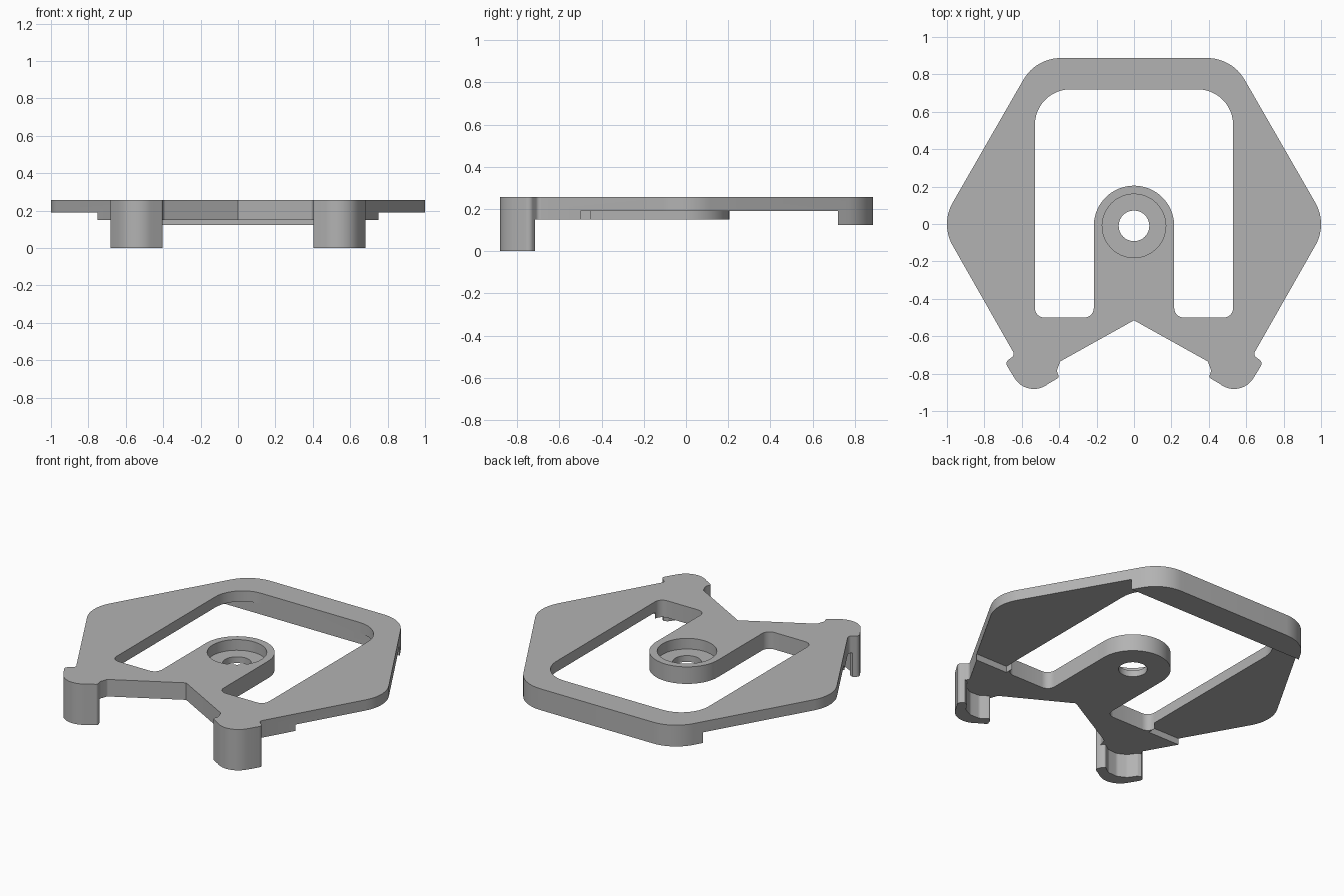
import bpy, bmesh
from math import sin, cos, tan, radians
from mathutils import Vector

if "Cube" in bpy.data.objects:
    bpy.data.objects.remove(bpy.data.objects["Cube"])

grey = bpy.data.materials.new("plain_grey")
grey.use_nodes = True
grey.diffuse_color = (0.45, 0.45, 0.45, 1)
grey.node_tree.nodes["Principled BSDF"].inputs["Base Color"].default_value = grey.diffuse_color

TOP, PLATE, BLOCK, BAR = 0.257, 0.19, 0.15, 0.123   # heights of the stepped levels


def arc(cx, cy, r, start, end, n):
    """Corner points along a circular arc, in degrees."""
    angles = [radians(start + (end - start) * i / n) for i in range(n + 1)]
    return [(cx + r * cos(a), cy + r * sin(a), 0) for a in angles]


def mirrored(corners):
    return [(-x, y, r) for x, y, r in reversed(corners)]


def rounded(corners):
    """Turn (x, y, radius) corners into an outline with filleted corners."""
    out = []
    for i, (x, y, r) in enumerate(corners):
        p = Vector((x, y, 0))
        if r == 0:
            out.append(p)
            continue
        a = (Vector((*corners[i - 1][:2], 0)) - p).normalized()
        b = (Vector((*corners[(i + 1) % len(corners)][:2], 0)) - p).normalized()
        half = a.angle(b) / 2
        centre = p + (a + b).normalized() * (r / sin(half))
        v0 = (p + a * r / tan(half) - centre).normalized()
        v1 = (p + b * r / tan(half) - centre).normalized()
        n = 12 if r > 0.1 else 6
        out += [centre + v0.slerp(v1, k / n) * r for k in range(n + 1)]
    return out


def prism(name, corners, z0, z1):
    bm = bmesh.new()
    face = bm.faces.new([bm.verts.new((p.x, p.y, z0)) for p in rounded(corners)])
    top = bmesh.ops.extrude_face_region(bm, geom=[face])["geom"]
    bmesh.ops.translate(bm, vec=(0, 0, z1 - z0),
                        verts=[v for v in top if isinstance(v, bmesh.types.BMVert)])
    bmesh.ops.recalc_face_normals(bm, faces=bm.faces)
    mesh = bpy.data.meshes.new(name)
    bm.to_mesh(mesh)
    bm.free()
    mesh.materials.append(grey)
    obj = bpy.data.objects.new(name, mesh)
    bpy.context.collection.objects.link(obj)
    return obj


def activate(obj):
    bpy.ops.object.select_all(action='DESELECT')
    obj.select_set(True)
    bpy.context.view_layer.objects.active = obj


def cut(obj, corners, z0, z1):
    cutter = prism("cutter", corners, z0, z1)
    cutter.hide_render = True
    mod = obj.modifiers.new("cut", 'BOOLEAN')
    mod.operation, mod.solver, mod.object = 'DIFFERENCE', 'EXACT', cutter
    activate(obj)
    bpy.ops.object.modifier_apply(modifier=mod.name)
    bpy.data.objects.remove(cutter)


# Outline of the frame: hexagon with hooked lobes and a notch at the front
lobe = [(0.69, -0.74, 0.025)] + arc(0.535, -0.76, 0.122, -30, -130, 12) + [(0.40, -0.82, 0.015)]
half = ([(0.525, 0.887, 0.23), (1.035, 0, 0.23), (0.637, -0.70, 0.02)] + lobe
        + [(0.413, -0.785, 0.02), (0.395, -0.735, 0.015)])
frame = prism("frame", half + [(0, -0.515, 0)] + mirrored(half), BAR, TOP)

# Window that leaves the central arm standing
side = [(0.53, 0.72, 0.19), (0.53, -0.5, 0.05), (0.215, -0.5, 0.05)]
cut(frame, side + arc(0, -0.01, 0.215, 0, 180, 32) + mirrored(side), 0, 1)

# Stepped underside: everything before the back bar, then the thin side wings
cut(frame, [(-2, -2, 0), (2, -2, 0), (2, 0.72, 0), (-2, 0.72, 0)], 0, BLOCK)
wing = [(0.53, -0.5, 0), (2, -0.5, 0), (2, 0.72, 0), (0.3, 0.72, 0), (0.3, 0.3, 0), (0.53, 0.3, 0)]
for shape in (wing, mirrored(wing)):
    cut(frame, shape, 0, PLATE)

# Counterbored hole at the end of the arm
cut(frame, arc(0, -0.01, 0.17, 0, 350, 47), PLATE, 1)
cut(frame, arc(0, -0.01, 0.082, 0, 348, 31), 0, 1)

# Crescent feet under the front lobes
foot = ([(0.658, -0.716, 0)] + lobe
        + [(0.413, -0.785, 0), (0.43, -0.765, 0.01), (0.48, -0.80, 0.03),
           (0.545, -0.803, 0.04), (0.60, -0.775, 0.03), (0.635, -0.725, 0.01)])
parts = [frame, prism("left_foot", foot, 0, BLOCK),
         prism("right_foot", mirrored(foot), 0, BLOCK)]

for part in parts:
    activate(part)
    bpy.ops.object.shade_smooth_by_angle(angle=radians(30))
